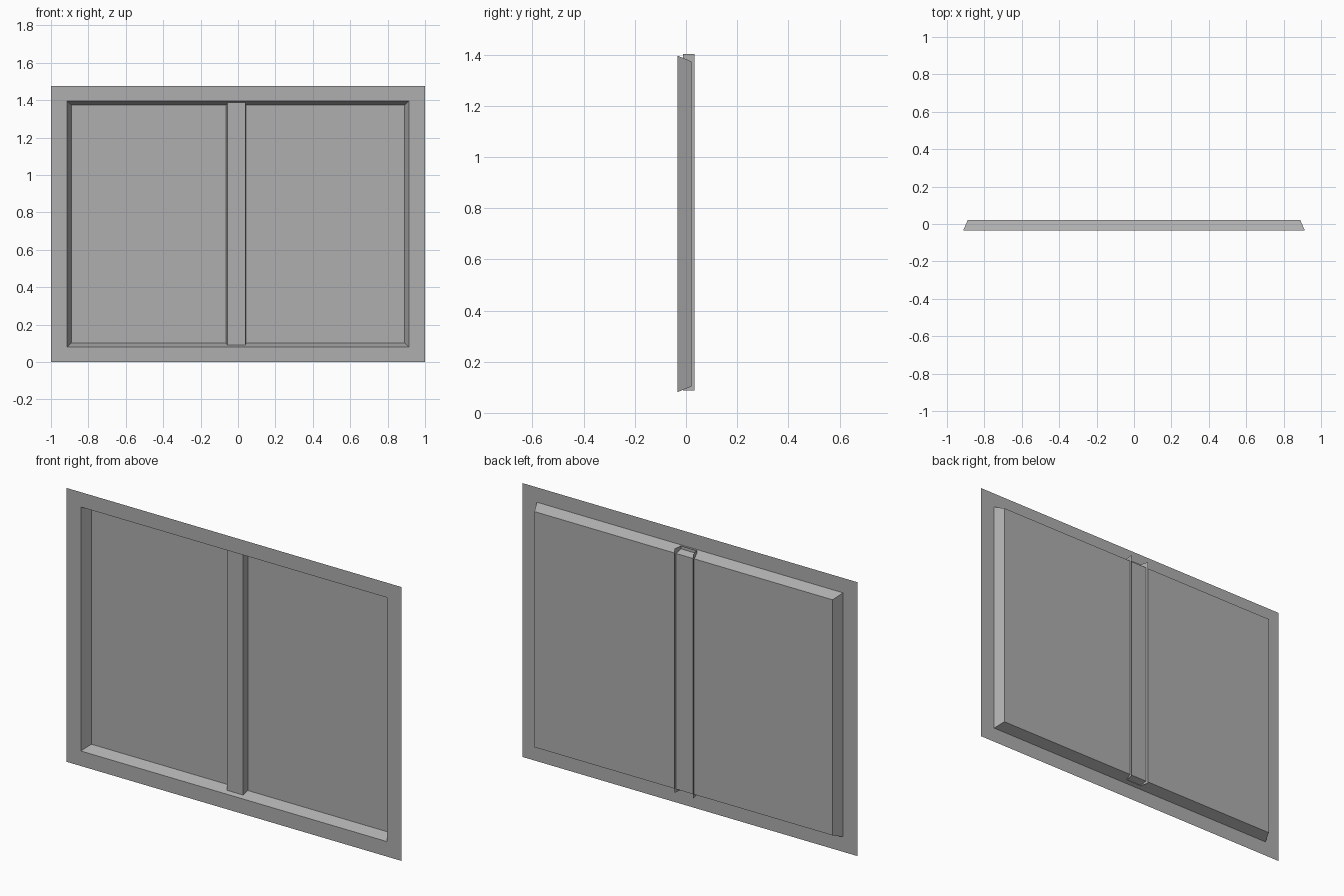
import bpy, bmesh

if "Cube" in bpy.data.objects:
    bpy.data.objects.remove(bpy.data.objects["Cube"])

FRONT, PANE, BACK = -0.034, 0.021, 0.034

# darker grey paint shared by all parts
paint = bpy.data.materials.new("grey_paint")
paint.diffuse_color = (0.43, 0.43, 0.43, 1.0)
paint.use_nodes = True
paint.node_tree.nodes["Principled BSDF"].inputs["Base Color"].default_value = paint.diffuse_color


def finish(name, bm):
    mesh = bpy.data.meshes.new(name)
    bm.to_mesh(mesh)
    bm.free()
    mesh.materials.append(paint)
    obj = bpy.data.objects.new(name, mesh)
    bpy.context.collection.objects.link(obj)
    return obj


def rect(bm, half_x, z0, z1, y):
    corners = [(-half_x, z0), (half_x, z0), (half_x, z1), (-half_x, z1)]
    return [bm.verts.new((x, y, z)) for x, z in corners]


# window surround: flat border, sloping reveal and recessed pane
bm = bmesh.new()
outer = rect(bm, 1.0, 0.0, 1.476, FRONT)
opening = rect(bm, 0.913, 0.081, 1.396, FRONT)
pane = rect(bm, 0.889, 0.103, 1.373, PANE)
for a, b in ((outer, opening), (opening, pane)):
    for i in range(4):
        j = (i + 1) % 4
        bm.faces.new((a[i], a[j], b[j], b[i]))
bm.faces.new(pane)
finish("window_frame", bm)

# centre bar: open-backed channel running through the reveal
bm = bmesh.new()
profile = [(-0.067, BACK), (-0.056, -0.012), (0.039, -0.012), (0.046, BACK)]
low, high = ([bm.verts.new((x, y, z)) for x, y in profile] for z in (0.087, 1.403))
for i in range(3):
    bm.faces.new((low[i], low[i + 1], high[i + 1], high[i]))
finish("centre_bar", bm)
